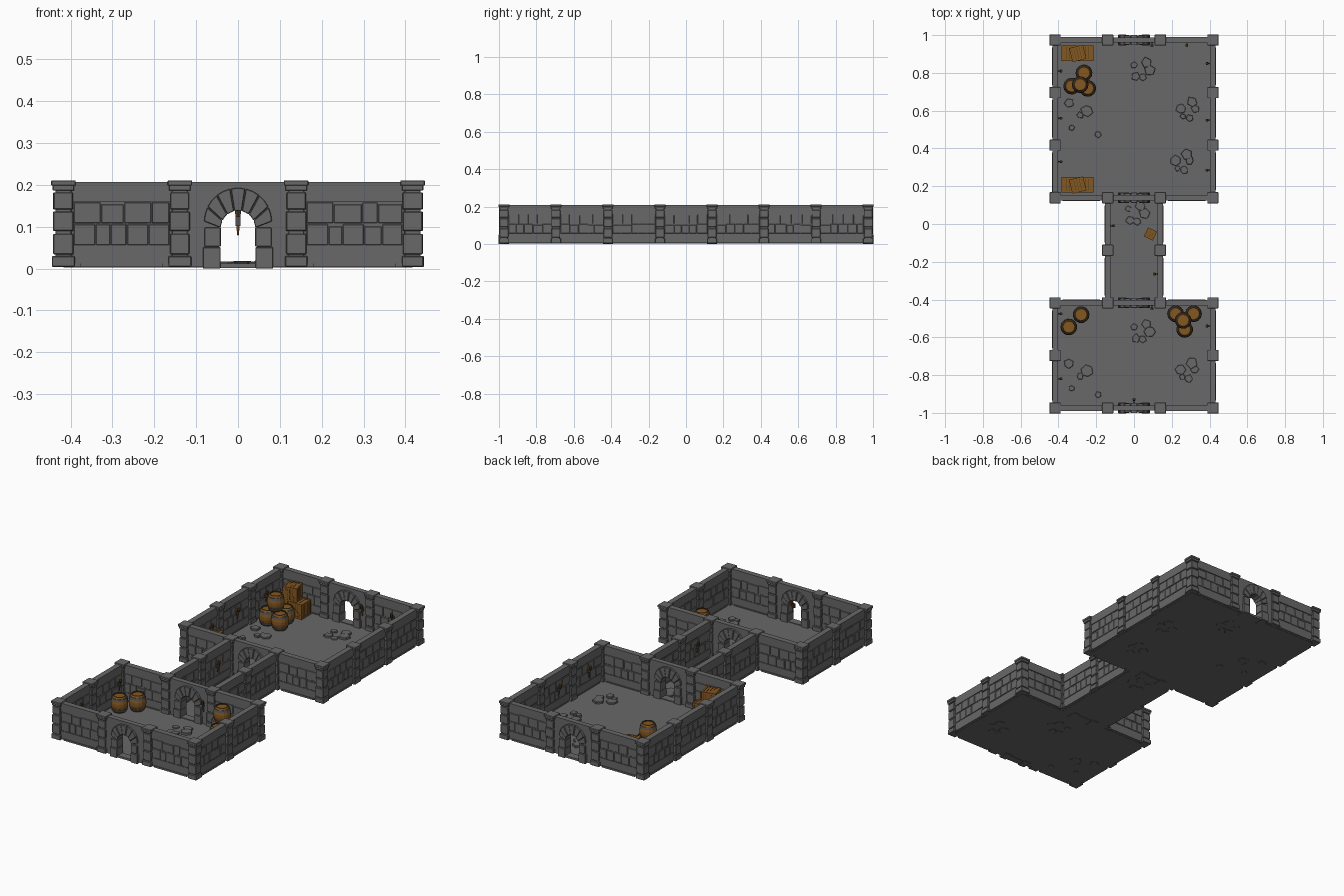
import bpy, bmesh, math, random
from mathutils import Matrix, Vector

if "Cube" in bpy.data.objects:
    bpy.data.objects.remove(bpy.data.objects["Cube"])

random.seed(4)
T = 0.2783                       # wall tile length
X0, X1 = 1.5 * T, 0.5 * T        # room / corridor wall lines
YS = [(i - 3.5) * T for i in range(8)]


def material(name, rgb):
    m = bpy.data.materials.new(name)
    m.diffuse_color = (*rgb, 1)
    m.use_nodes = True
    m.node_tree.nodes["Principled BSDF"].inputs["Base Color"].default_value = m.diffuse_color
    return m


STONE = material("grey stone", (0.14, 0.14, 0.14))
WOOD = material("brown wood", (0.23, 0.095, 0.016))
DARK = material("dark wood", (0.085, 0.04, 0.01))
IRON = material("dark iron", (0.085, 0.085, 0.085))


def place(x, y, z=0.0, deg=0.0):
    return Matrix.Translation((x, y, z)) @ Matrix.Rotation(math.radians(deg), 4, 'Z')


class Part:
    """Collects primitives into one named object."""
    def __init__(self, name, mats):
        self.name, self.mats, self.bm = name, mats, bmesh.new()

    def box(self, M, lo, hi, mat=0):
        c = [(a + b) / 2 for a, b in zip(lo, hi)]
        s = [b - a for a, b in zip(lo, hi)]
        r = bmesh.ops.create_cube(self.bm, size=1, matrix=M @ Matrix.Translation(c) @ Matrix.Diagonal((*s, 1)))
        for f in {f for v in r["verts"] for f in v.link_faces}:
            f.material_index = mat

    def prism(self, M, pts, a, b, axis='Y'):
        """Extrude a 2D outline between a and b along an axis."""
        def P(p, d):
            return M @ (Vector((p[0], d, p[1])) if axis == 'Y' else Vector((p[0], p[1], d)))
        lo = [self.bm.verts.new(P(p, a)) for p in pts]
        hi = [self.bm.verts.new(P(p, b)) for p in pts]
        n = len(pts)
        fs = [self.bm.faces.new(lo), self.bm.faces.new(hi[::-1])]
        fs += [self.bm.faces.new((lo[i], hi[i], hi[(i + 1) % n], lo[(i + 1) % n])) for i in range(n)]
        bmesh.ops.recalc_face_normals(self.bm, faces=fs)

    def lathe(self, M, prof, n, mats):
        rings = []
        for r, z in prof:
            rings.append([self.bm.verts.new(M @ Vector((r * math.cos(2 * math.pi * i / n),
                          r * math.sin(2 * math.pi * i / n), z))) for i in range(n)])
        for k in range(len(prof) - 1):
            for i in range(n):
                j = (i + 1) % n
                f = self.bm.faces.new((rings[k][i], rings[k][j], rings[k + 1][j], rings[k + 1][i]))
                f.material_index = mats[k]
        self.bm.faces.new(rings[0][::-1])
        self.bm.faces.new(rings[-1])

    def done(self, bevel=0):
        me = bpy.data.meshes.new(self.name)
        self.bm.to_mesh(me)
        self.bm.free()
        for m in self.mats:
            me.materials.append(m)
        ob = bpy.data.objects.new(self.name, me)
        bpy.context.collection.objects.link(ob)
        if bevel:
            b = ob.modifiers.new("chamfer", 'BEVEL')
            b.width, b.segments = bevel, 1


# Floor slabs
floor = Part("floor", [STONE])
for hx, y0, y1 in ((X0, YS[0], YS[2]), (X1, YS[2], YS[4]), (X0, YS[4], YS[7])):
    floor.box(Matrix(), (-hx, y0, 0.003), (hx, y1, 0.008))
floor.done()

# Wall segments (centre x, centre y, angle)
segs = []
for s in (-1, 1):
    for i in range(7):
        segs.append((s * (X1 if i in (2, 3) else X0), (i - 3) * T, 90))
    for k in (0, 2, 4, 7):
        segs.append((s * T, YS[k], 0))
walls, bricks = Part("walls", [STONE]), Part("wall_bricks", [STONE])
H = T / 2
for x, y, a in segs:
    M = place(x, y, 0, a)
    walls.box(M, (-H, -0.010, 0.005), (H, 0.010, 0.205))
    walls.box(M, (-H, -0.015, 0.160), (H, 0.015, 0.207))
    walls.box(M, (-H, -0.013, 0.012), (H, 0.013, 0.053))
    walls.box(M, (-H + .04, -0.0165, 0.004), (H - .04, 0.0165, 0.013))
    for z0, z1, n in ((0.056, 0.106, 5), (0.109, 0.158, 4)):
        w = [random.uniform(0.7, 1.3) for _ in range(n)]
        u, k = -H + 0.024, (T - 0.048) / sum(w)
        for q in w:
            t = random.uniform(0.0125, 0.0155)
            d = random.choice((0, 0, 0.005))
            bricks.box(M, (u + .001, -t, z0), (u + q * k - .001, t, z1 - d))
            u += q * k
walls.done()
bricks.done(0.0015)

# Pillars of stacked blocks with a flared cap
pillars = Part("pillars", [STONE])
spots = set()
for s in (-1, 1):
    spots |= {(s * X0, YS[i]) for i in (0, 1, 2, 4, 5, 6, 7)}
    spots |= {(s * X1, YS[i]) for i in (0, 2, 3, 4, 7)}
for x, y in sorted(spots):
    M = place(x, y)
    pillars.box(M, (-.019, -.019, .004), (.019, .019, .2))
    for z0, z1, h in ((.004, .030, .0265), (.034, .083, .0235), (.090, .136, .024), (.141, .182, .0235)):
        h += random.uniform(-.001, .001)
        pillars.box(M, (-h, -h, z0), (h, h, z1))
    pillars.box(M, (-.026, -.026, .186), (.026, .026, .200))
    pillars.box(M, (-.0295, -.0295, .198), (.0295, .0295, .211))
pillars.done(0.002)

# Doorways: panel with arched opening, jamb stones, arch stones
panel, arch = Part("doorway_walls", [STONE]), Part("door_arches", [STONE])
N = 7


def polar(r, cz, a):
    return (r * math.cos(a), cz + r * math.sin(a))


for k in (0, 2, 4, 7):
    M = place(0, YS[k])
    hole = [polar(.046, .095, math.pi * i / 12) for i in range(13)]
    panel.prism(M, [(H, .005), (H, .207), (-H, .207), (-H, .005), (-.046, .005)] + hole[::-1]
                + [(.046, .005)], -.014, .014)
    panel.box(M, (-.06, -.02, .001), (.06, .02, .012))
    for s in (-1, 1):
        for z0, z1, a, b, t in ((0, .051, .042, .084, .028), (.053, .098, .041, .080, .025)):
            arch.box(M, (min(s * a, s * b), -t, z0), (max(s * a, s * b), t, z1))
    for i in range(N):
        a0, a1 = math.pi * i / N + .012, math.pi * (i + 1) / N - .012
        am, t = (a0 + a1) / 2, .024 + .003 * (i % 2)
        arch.prism(M, [polar(.041, .097, a) for a in (a0, am, a1)]
                   + [polar(.081, .112, a) for a in (a1, am, a0)], -t, t)
panel.done()
arch.done(0.0015)

# Loose floor stones (x, y, radius)
rubble = Part("loose_stones", [STONE])
A = [(0, .025, .020), (.065, .04, .030), (.085, 0, .033), (.01, -.035, .026), (.045, -.04, .022)]
B = [(.03, .035, .032), (-.03, 0, .030), (.045, 0, .024), (.015, -.05, .024), (-.02, -.04, .017)]
C = [(-.345, .025, .028), (-.25, -.015, .034), (-.285, -.04, .020), (-.33, -.105, .017), (-.19, -.14, .020)]
for grp, gx, gy in ((A, 0, .815), (A, -.03, .055), (A, 0, -.57), (B, .28, .61), (B, .275, -.77),
                    (B, .25, .335), (C, 0, .615), (C, 0, -.765)):
    for x, y, r in grp:
        n, ph = random.choice((5, 5, 6)), random.uniform(0, 6)
        pts = []
        for i in range(n):
            a, q = ph + 2 * math.pi * i / n, r * random.uniform(.8, 1.08)
            pts.append((gx + x + q * math.cos(a), gy + y + q * math.sin(a)))
        rubble.prism(Matrix(), pts, .002, random.uniform(.013, .021), 'Z')
rubble.done(0.002)

# Barrels with iron hoops
barrels = Part("barrels", [WOOD, DARK, IRON])
half = [(.033, 0), (.037, .010), (.0395, .010), (.043, .022), (.0415, .022), (.0445, .036)]
prof = half + [(r, .088 - z) for r, z in half[::-1]] + [(.028, .088), (.028, .083)]
mats = [1, 2, 2, 2, 0, 0, 0, 2, 2, 2, 0, 1, 1]
for x, y, z in ((-.345, -.545, 0), (-.28, -.48, 0), (.22, -.475, 0), (.315, -.475, 0), (.268, -.558, 0),
                (.26, -.51, 1), (-.265, .80, 0), (-.245, .718, 0), (-.33, .73, 0), (-.285, .738, 1)):
    barrels.lathe(place(x, y, .008 + z * .088, random.uniform(0, 30)), prof, 14, mats)
barrels.done()

# Slatted crates
crates = Part("crates", [WOOD, DARK])


def crate(x, y, z, s, deg):
    M = place(x, y, z + s / 2, deg)
    h, b, e = s / 2, s * .12, s * .04
    crates.box(M, (-h + e, -h + e, -h + e), (h - e, h - e, h - e), 1)
    for ax in range(3):                       # edge beams along each axis
        for p in (-1, 1):
            for q in (-1, 1):
                lo, hi = [-h] * 3, [h] * 3
                for o, sg in (((ax + 1) % 3, p), ((ax + 2) % 3, q)):
                    lo[o], hi[o] = (h - b, h) if sg > 0 else (-h, -h + b)
                crates.box(M, lo, hi)
    for i in range(4):                        # planks on every face
        u = -h + b + (s - 2 * b) * (i + .08) / 4
        v = u + (s - 2 * b) * .21
        g = h - e / 2
        crates.box(M, (u, -h + b, -g), (v, h - b, g))
        crates.box(M, (u, -g, -h + b), (v, g, h - b))
        crates.box(M, (-g, u, -h + b), (g, v, h - b))
    R = Matrix.Rotation(math.radians(45), 4, 'Y')
    crates.box(M @ R, (-h * 1.15, -h, -b / 2), (h * 1.15, h, b / 2))   # diagonal braces


for y in (.905, .208):
    crate(-.342, y, .008, .082, 0)
    crate(-.256, y, .008, .082, 0)
    crate(-.298, y - .002, .090, .076, 14)
crate(.087, -.053, .008, .052, -25)
crates.done()

# Wall torches (x, y, direction the torch leans, degrees)
torches = Part("wall_torches", [WOOD, DARK, IRON])
for x, y, a in ((.28, .96, -90), (.095, .96, -90), (.402, .85, 180), (.402, .55, 180), (.402, .285, 180),
                (-.402, .81, 0), (-.402, .56, 0), (-.402, .33, 0), (-.124, -.01, 0), (.124, -.265, 180),
                (-.402, -.475, 0), (.402, -.54, 180), (-.402, -.82, 0), (0, -.945, 90), (.095, -.432, -90)):
    M = place(x, y, .08, a)
    torches.box(M, (-.004, -.006, .022), (.003, .006, .045), 2)
    torches.box(M, (0, -.003, .03), (.012, .003, .036), 2)
    L = M @ Matrix.Translation((.006, 0, 0)) @ Matrix.Rotation(math.radians(10), 4, 'Y')
    torches.lathe(L, [(.003, 0), (.0045, .04), (.007, .042), (.008, .058), (.005, .066)], 6, [0, 2, 1, 1])
torches.done()
